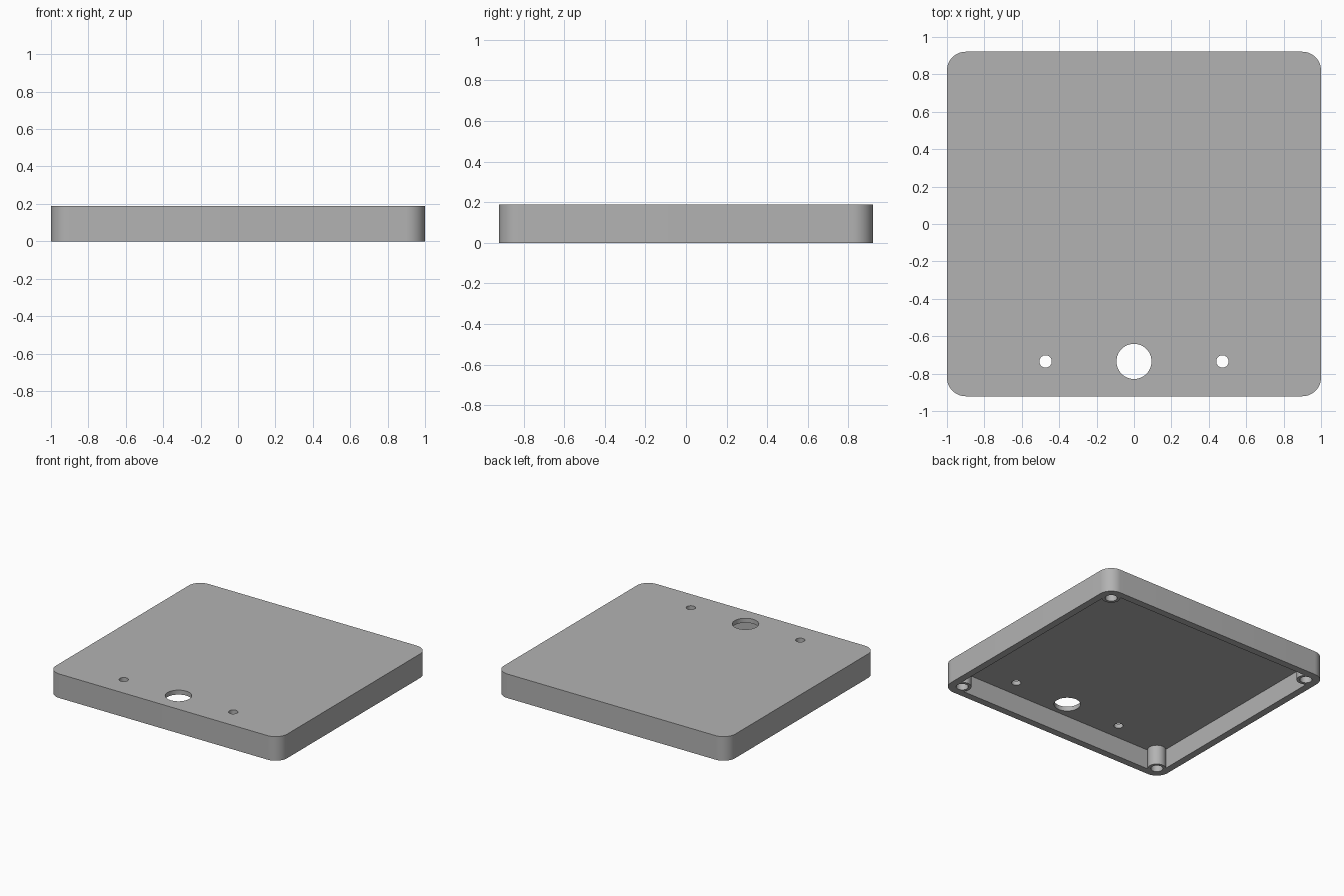
import bpy, bmesh, math

cube = bpy.data.objects.get("Cube")
if cube:
    bpy.data.objects.remove(cube, do_unlink=True)

W, D, H = 2.0, 1.842, 0.188       # outer size
R = 0.1                           # outer corner radius
WALL, TOP = 0.055, 0.035          # wall and top plate thickness
BOSS_R, BORE_R = 0.065, 0.043     # corner screw posts

grey = bpy.data.materials.new("plain grey")
grey.use_nodes = True
grey.diffuse_color = (0.45, 0.45, 0.45, 1)
grey.node_tree.nodes["Principled BSDF"].inputs["Base Color"].default_value = grey.diffuse_color


def prism(name, outline, z0, z1):
    """Extrude a closed outline from z0 to z1."""
    bm = bmesh.new()
    base = bm.faces.new([bm.verts.new((x, y, z0)) for x, y in outline])
    ext = bmesh.ops.extrude_face_region(bm, geom=[base])
    top = [v for v in ext["geom"] if isinstance(v, bmesh.types.BMVert)]
    bmesh.ops.translate(bm, verts=top, vec=(0, 0, z1 - z0))
    bmesh.ops.recalc_face_normals(bm, faces=bm.faces)
    mesh = bpy.data.meshes.new(name)
    bm.to_mesh(mesh)
    bm.free()
    mesh.materials.append(grey)
    ob = bpy.data.objects.new(name, mesh)
    bpy.context.collection.objects.link(ob)
    return ob


def circle(cx, cy, r, n=48):
    return [(cx + r * math.cos(math.tau * i / n), cy + r * math.sin(math.tau * i / n))
            for i in range(n)]


def rounded_rect(w, d, r, n=12):
    pts = []
    for q, (sx, sy) in enumerate([(1, 1), (-1, 1), (-1, -1), (1, -1)]):
        for i in range(n + 1):
            a = math.pi / 2 * (q + i / n)
            pts.append((sx * (w / 2 - r) + r * math.cos(a), sy * (d / 2 - r) + r * math.sin(a)))
    return pts


def combine(target, tool, operation):
    """Apply a boolean and remove the tool."""
    mod = target.modifiers.new("combine", 'BOOLEAN')
    mod.operation, mod.solver, mod.object = operation, 'EXACT', tool
    bpy.context.view_layer.objects.active = target
    bpy.ops.object.modifier_apply(modifier=mod.name)
    bpy.data.objects.remove(tool, do_unlink=True)


# Lid shell, hollow and open underneath
lid = prism("lid_shell", rounded_rect(W, D, R), 0, H)
cavity = prism("cavity", rounded_rect(W - 2 * WALL, D - 2 * WALL, R - WALL), -0.1, H - TOP)

# Posts are left standing by cutting them out of the cavity
corners = [(sx * (W / 2 - R), sy * (D / 2 - R)) for sx in (-1, 1) for sy in (-1, 1)]
for x, y in corners:
    combine(cavity, prism("post", circle(x, y, BOSS_R), -0.2, H), 'DIFFERENCE')
combine(lid, cavity, 'DIFFERENCE')

# Blind bores in the posts
for x, y in corners:
    combine(lid, prism("bore", circle(x, y, BORE_R), -0.1, H - TOP), 'DIFFERENCE')

# Openings through the top plate near the front
for x, r in [(-0.473, 0.033), (0, 0.094), (0.473, 0.033)]:
    combine(lid, prism("opening", circle(x, -0.735, r), -0.1, H + 0.1), 'DIFFERENCE')

# Smooth curved walls, crisp edges
bpy.ops.object.select_all(action='DESELECT')
lid.select_set(True)
bpy.context.view_layer.objects.active = lid
bpy.ops.object.shade_smooth_by_angle(angle=math.radians(30))
